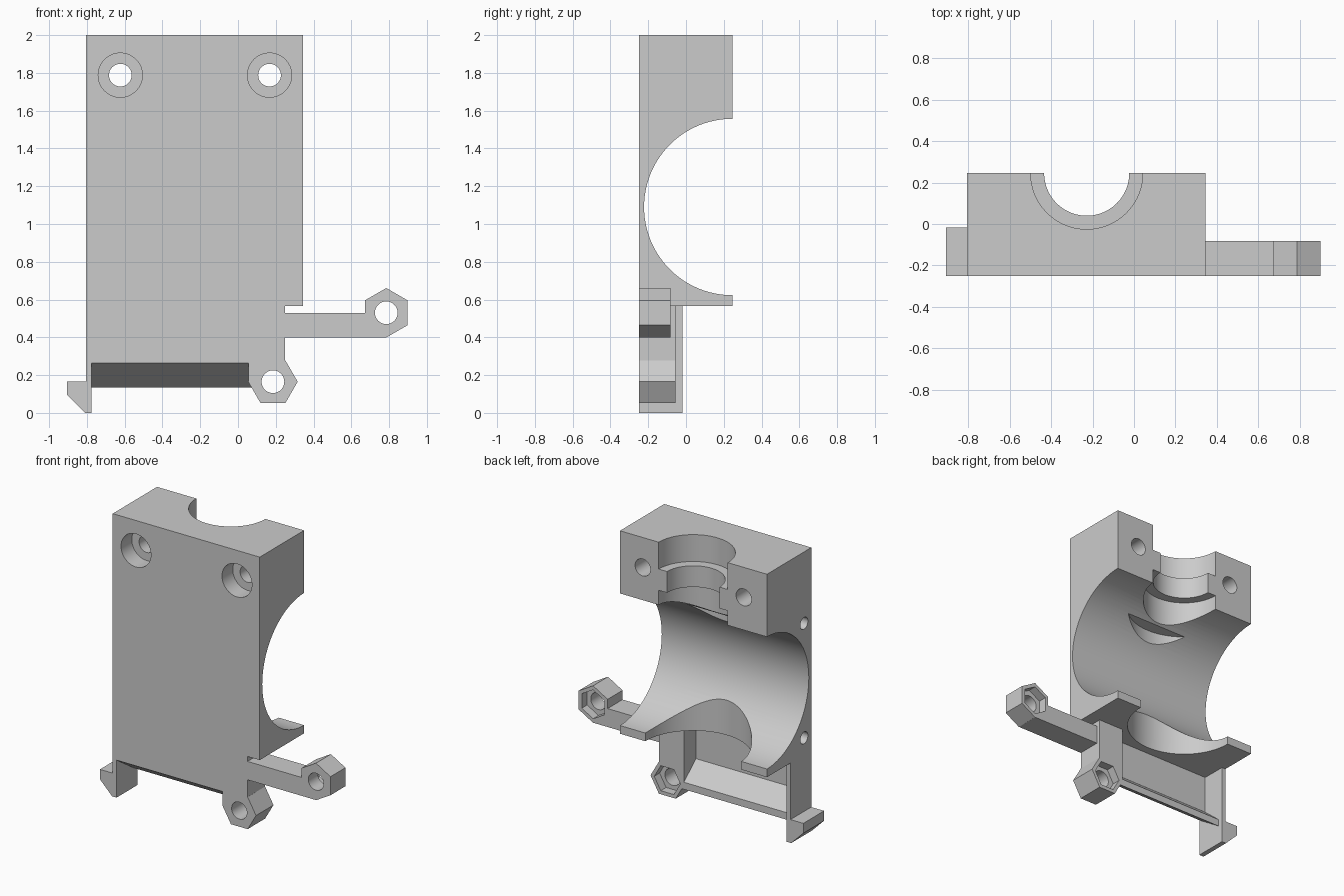
import bpy
import math
from mathutils import Vector

if "Cube" in bpy.data.objects:
    bpy.data.objects.remove(bpy.data.objects["Cube"])

GREY = bpy.data.materials.new("printed grey")
GREY.use_nodes = True
GREY.diffuse_color = (0.6, 0.6, 0.6, 1)
GREY.node_tree.nodes["Principled BSDF"].inputs["Base Color"].default_value = (0.6, 0.6, 0.6, 1)

# Each axis maps a flat profile (a, b) and a depth d to a point
PLACE = {
    "x": lambda a, b, d: Vector((d, a, b)),
    "y": lambda a, b, d: Vector((a, d, b)),
    "z": lambda a, b, d: Vector((a, b, d)),
}


def prism(name, axis, profile, start, end):
    """Extrude a closed profile along an axis."""
    n = len(profile)
    verts = [PLACE[axis](a, b, d) for d in (start, end) for a, b in profile]
    faces = [list(range(n)), list(range(n, 2 * n))]
    faces += [[i, (i + 1) % n, n + (i + 1) % n, n + i] for i in range(n)]
    mesh = bpy.data.meshes.new(name)
    mesh.from_pydata(verts, [], faces)
    mesh.materials.append(GREY)
    obj = bpy.data.objects.new(name, mesh)
    bpy.context.collection.objects.link(obj)
    bpy.context.view_layer.objects.active = obj
    bpy.ops.object.select_all(action="DESELECT")
    obj.select_set(True)
    bpy.ops.object.mode_set(mode="EDIT")
    bpy.ops.mesh.select_all(action="SELECT")
    bpy.ops.mesh.normals_make_consistent(inside=False)
    bpy.ops.object.mode_set(mode="OBJECT")
    return obj


def rect(a0, a1, b0, b1):
    return [(a0, b0), (a1, b0), (a1, b1), (a0, b1)]


def ring(a, b, radius, sides=96, turn=0.0):
    steps = [turn + math.tau * i / sides for i in range(sides)]
    return [(a + radius * math.cos(t), b + radius * math.sin(t)) for t in steps]


def combine(body, part, operation):
    """Apply a boolean and discard the operand."""
    mod = body.modifiers.new(part.name, "BOOLEAN")
    mod.object, mod.operation, mod.solver = part, operation, "EXACT"
    bpy.context.view_layer.objects.active = body
    bpy.ops.object.modifier_apply(modifier=mod.name)
    bpy.data.objects.remove(part)


FRONT, BACK = -0.25, 0.245
BORE_X = -0.228
MID_Z = 1.09

# Thick clamp block
body = prism("clamp_body", "y", rect(-0.805, 0.345, 0.565, 2.0), FRONT, BACK)

# Motor bore across the block, then the stepped vertical bore
cuts = [
    prism("motor_bore", "x", ring(BACK, MID_Z, 0.467), -1, 1),
    prism("lower_bore", "z", ring(BORE_X, BACK, 0.375), 0.4, 1.46),
    prism("collar_seat", "z", ring(BORE_X, BACK, 0.27), 1.4, 1.66),
    prism("collar_neck", "z", ring(BORE_X, BACK, 0.205), 1.6, 1.85),
    prism("collar_top", "z", ring(BORE_X, BACK, 0.27), 1.81, 2.1),
]
# Counterbored screw holes
for x in (-0.623, 0.167):
    cuts.append(prism("screw_hole", "y", ring(x, 1.788, 0.06, 48), -0.4, 0.4))
    cuts.append(prism("screw_head", "y", ring(x, 1.788, 0.117, 64), -0.4, FRONT + 0.12))
# Blind holes in the side
for z in (MID_Z - 0.405, MID_Z + 0.405):
    cuts.append(prism("side_hole", "x", ring(-0.17, z, 0.042, 32), -0.9, -0.5))
for cut in cuts:
    combine(body, cut, "DIFFERENCE")

# Front plate with its sloped lip, side wall with clip, post and arm
lip = [(FRONT, 0.565), (FRONT, 0.265), (-0.055, 0.135),
       (-0.055, 0.185), (-0.19, 0.30), (-0.19, 0.565)]
clip = [(-0.805, 0.565), (-0.805, 0.165), (-0.905, 0.165), (-0.905, 0.095),
        (-0.81, 0), (-0.775, 0), (-0.775, 0.565)]
traps = [(0.185, 0.165, 0.0, -0.055), (0.785, 0.53, math.pi / 6, -0.083)]
parts = [
    prism("sloped_plate", "x", lip, -0.78, 0.08),
    prism("side_clip", "y", clip, FRONT, -0.018),
    prism("post", "y", rect(0.055, 0.25, 0.165, 0.565), FRONT, -0.055),
    prism("arm", "y", rect(0.2, 0.785, 0.40, 0.53), FRONT, -0.083),
]
for x, z, turn, back in traps:
    parts.append(prism("nut_boss", "y", ring(x, z, 0.131, 6, turn), FRONT, back))
for part in parts:
    combine(body, part, "UNION")

# Screw holes and hexagonal nut pockets
for x, z, turn, back in traps:
    combine(body, prism("boss_hole", "y", ring(x, z, 0.06, 48), -0.4, 0.1), "DIFFERENCE")
    combine(body, prism("nut_pocket", "y", ring(x, z, 0.102, 6, turn), back - 0.06, 0.1), "DIFFERENCE")

bpy.ops.object.select_all(action="DESELECT")
body.select_set(True)
bpy.context.view_layer.objects.active = body
bpy.ops.object.shade_smooth_by_angle(angle=math.radians(25))
